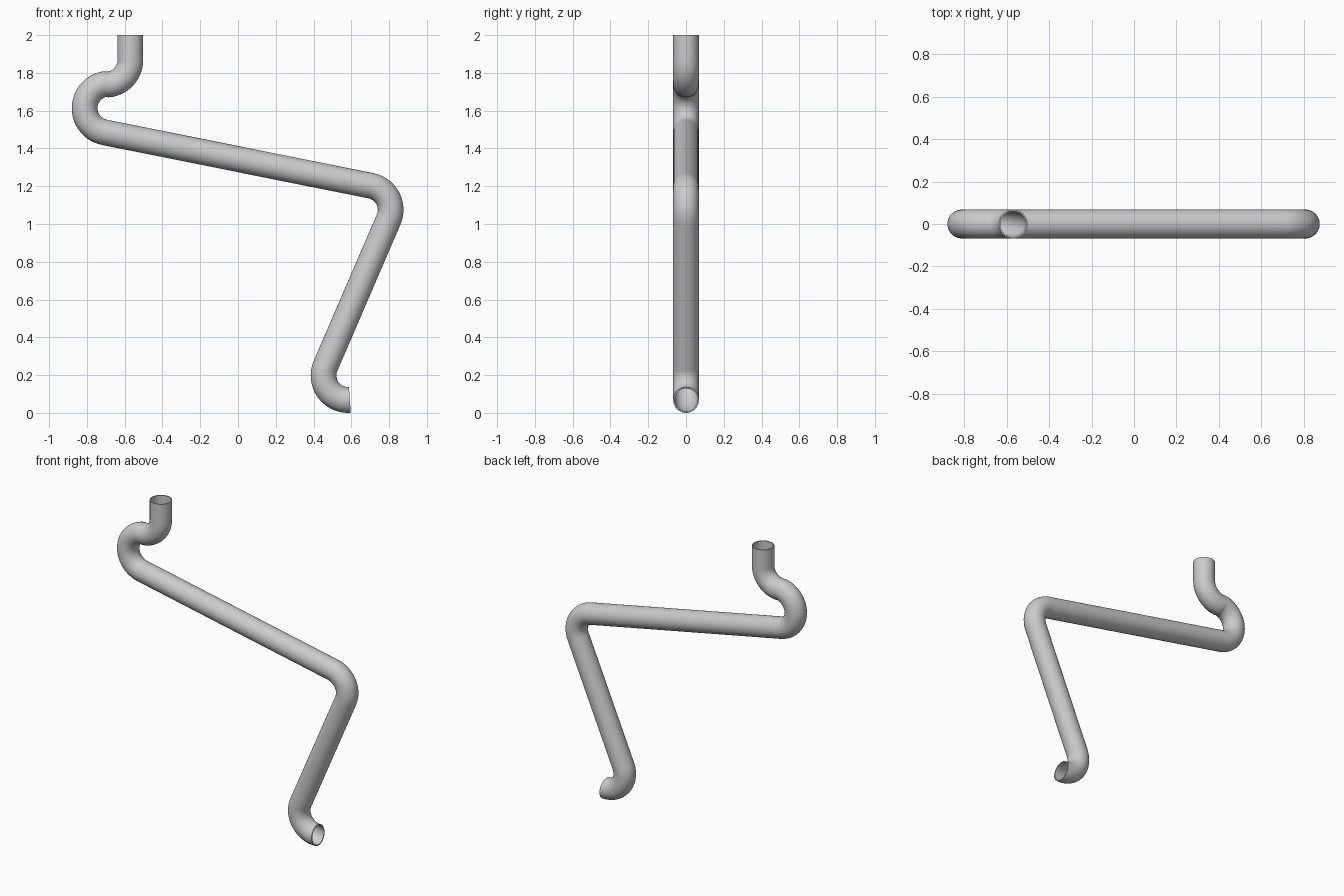
import bpy, bmesh
from math import sin, cos, radians, pi
from mathutils import Vector

if "Cube" in bpy.data.objects:
    bpy.data.objects.remove(bpy.data.objects["Cube"], do_unlink=True)

PIPE_R, WALL, BEND_R = 0.068, 0.007, 0.13
SIDES, STEP = 48, 6

# Bends in the XZ plane: centre x, centre z, start angle, end angle
BENDS = [
    (-0.70, 1.868, 0, -86),
    (-0.682, 1.613, 94, 258.7),
    (0.678, 1.075, 78.7, -23.3),
    (0.583, 0.198, 156.7, 274),
]


def bend_stations(cx, cz, a0, a1):
    """Centre and in-plane normal of each ring round a bend."""
    n = max(2, round(abs(a1 - a0) / STEP))
    turn = 1 if a1 > a0 else -1
    for i in range(n + 1):
        a = radians(a0 + (a1 - a0) * i / n)
        out = Vector((cos(a), 0, sin(a)))
        # the sign keeps the normal on the same side of the path all along
        yield Vector((cx, 0, cz)) + out * BEND_R, out * turn


# Centre line: straight inlet, then the bends joined by straight runs
stations = [(Vector((-0.57, 0, 2.0)), Vector((-1, 0, 0)))]
for bend in BENDS:
    for point, normal in bend_stations(*bend):
        if (point - stations[-1][0]).length > 0.008:
            stations.append((point, normal))

# Sweep the round section along the centre line
bm = bmesh.new()
side = Vector((0, 1, 0))
rings = []
for point, normal in stations:
    angles = [2 * pi * k / SIDES for k in range(SIDES)]
    rings.append([bm.verts.new(point + PIPE_R * (normal * cos(t) + side * sin(t)))
                  for t in angles])
for a, b in zip(rings, rings[1:]):
    for k in range(SIDES):
        j = (k + 1) % SIDES
        bm.faces.new((a[k], a[j], b[j], b[k]))

# Make every face point away from the centre line
first = bm.faces[:][0]
first.normal_update()
if first.normal.dot(first.calc_center_median() - (stations[0][0] + stations[1][0]) / 2) < 0:
    bmesh.ops.reverse_faces(bm, faces=bm.faces[:])

mesh = bpy.data.meshes.new("bent_pipe")
bm.to_mesh(mesh)
bm.free()
pipe = bpy.data.objects.new("bent_pipe", mesh)
bpy.context.collection.objects.link(pipe)

# Hollow wall with open ends
wall = pipe.modifiers.new("wall", "SOLIDIFY")
wall.thickness = WALL
wall.offset = -1

# Plain grey metal
grey = bpy.data.materials.new("light_grey")
grey.use_nodes = True
colour = (0.6, 0.6, 0.6, 1)
grey.diffuse_color = colour
grey.node_tree.nodes["Principled BSDF"].inputs["Base Color"].default_value = colour
mesh.materials.append(grey)

bpy.context.view_layer.objects.active = pipe
pipe.select_set(True)
bpy.ops.object.modifier_apply(modifier="wall")
bpy.ops.object.shade_smooth_by_angle(angle=radians(30))
